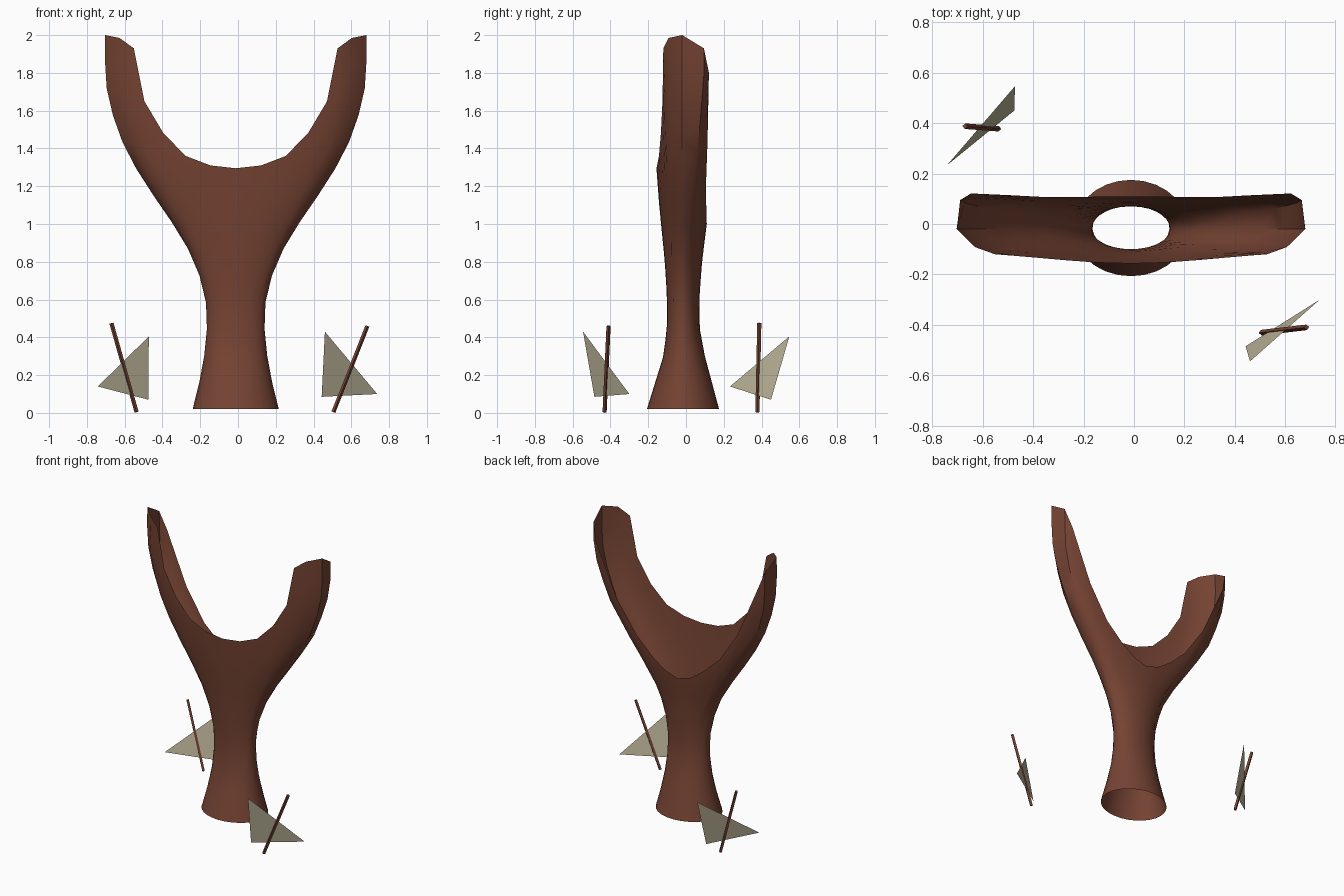
import bpy
import bmesh
import math
from mathutils import Vector

cube = bpy.data.objects.get("Cube")
if cube:
    bpy.data.objects.remove(cube)


def make_material(name, color):
    mat = bpy.data.materials.new(name)
    mat.use_nodes = True
    mat.diffuse_color = color
    mat.node_tree.nodes["Principled BSDF"].inputs["Base Color"].default_value = color
    return mat


bark = make_material("reddish_brown", (0.18, 0.057, 0.033, 1))
pale = make_material("pale_khaki", (0.52, 0.47, 0.33, 1))


def add_object(name, bm, mat):
    mesh = bpy.data.meshes.new(name)
    bm.to_mesh(mesh)
    bm.free()
    mesh.materials.append(mat)
    obj = bpy.data.objects.new(name, mesh)
    bpy.context.collection.objects.link(obj)
    return obj


def sample(profile, z):
    """Linear lookup of a value along a list of (height, value)."""
    for (z0, v0), (z1, v1) in zip(profile, profile[1:]):
        if z <= z1:
            f = max(0, (z - z0) / (z1 - z0))
            return v0 + (v1 - v0) * f
    return profile[-1][1]


# Trunk outline: half width, front depth and back depth by height
WIDTH = [(.02, .228), (.15, .195), (.3, .167), (.45, .152), (.6, .158),
         (.75, .198), (.9, .267), (1.05, .365), (1.2, .47), (1.38, .58),
         (1.55, .643), (1.68, .68), (1.83, .692), (2, .691)]
FRONT = [(.02, .187), (.3, .1), (.45, .08), (.6, .08), (.8, .092),
         (1.1, .122), (1.3, .137), (1.9, .16)]
BACK = [(.02, .195), (.3, .12), (.45, .092), (.6, .09), (.8, .105),
        (1, .13), (1.27, .14), (1.8, .165)]
SQUARENESS = [(.9, 2), (1.8, 6)]

# Open top rim from the middle to the tip: (fraction of half width, height)
FRONT_RIM = [(0, 1.295), (.25, 1.31), (.465, 1.36), (.62, 1.48),
             (.72, 1.65), (.78, 1.93), (.89, 1.985), (1, 2)]
BACK_RIM = [(0, 1), (.28, 1.03), (.5, 1.1), (.68, 1.22),
            (.79, 1.44), (.92, 1.8), (.98, 1.93), (1, 2)]
CENTER_X, SEAM_Y = -.012, -.02
ROWS, N = 14, 7


def trunk_point(i, front, t):
    side = -1 if i < 0 else 1
    rim_u, rim_z = (FRONT_RIM if front else BACK_RIM)[abs(i)]
    base_u = math.sin(abs(i) * math.pi / (2 * N))
    u = base_u + (rim_u - base_u) * t
    z = .02 + (rim_z - .02) * t
    p = 2 if front else sample(SQUARENESS, z)
    depth = sample(FRONT if front else BACK, z)
    y = depth * max(0, 1 - u ** p) ** (1 / p)
    return (CENTER_X + side * u * sample(WIDTH, z), SEAM_Y + (-y if front else y), z)


# Hollow forked trunk
bm = bmesh.new()
columns = [(i, True) for i in range(-N, N + 1)]
columns += [(i, False) for i in range(N - 1, -N, -1)]
grid = [[bm.verts.new(trunk_point(i, front, r / ROWS)) for r in range(ROWS + 1)]
        for i, front in columns]
for k, a in enumerate(grid):
    b = grid[(k + 1) % len(grid)]
    for r in range(ROWS):
        bm.faces.new((a[r], b[r], b[r + 1], a[r + 1]))
trunk = add_object("forked_trunk", bm, bark)
bpy.context.view_layer.objects.active = trunk
trunk.select_set(True)
bpy.ops.object.shade_smooth_by_angle(angle=math.radians(40))


# Loose twigs
def add_twig(name, start, end):
    start, end = Vector(start), Vector(end)
    axis = end - start
    bm = bmesh.new()
    bmesh.ops.create_cone(bm, cap_ends=True, segments=4, radius1=.011,
                          radius2=.011, depth=axis.length)
    obj = add_object(name, bm, bark)
    obj.location = (start + end) / 2
    obj.rotation_mode = 'QUATERNION'
    obj.rotation_quaternion = axis.to_track_quat('Z', 'Y')


add_twig("right_twig", (-.537, .378, .004), (-.67, .388, .475))
add_twig("left_twig", (.505, -.431, .004), (.685, -.41, .46))


# Flat triangular leaves
def add_leaf(name, points):
    bm = bmesh.new()
    bm.faces.new([bm.verts.new(p) for p in points])
    add_object(name, bm, pale)


add_leaf("right_leaf", [(-.742, .233, .14), (-.475, .45, .07), (-.472, .547, .405)])
add_leaf("left_leaf", [(.46, -.545, .43), (.443, -.485, .085), (.737, -.3, .1)])
